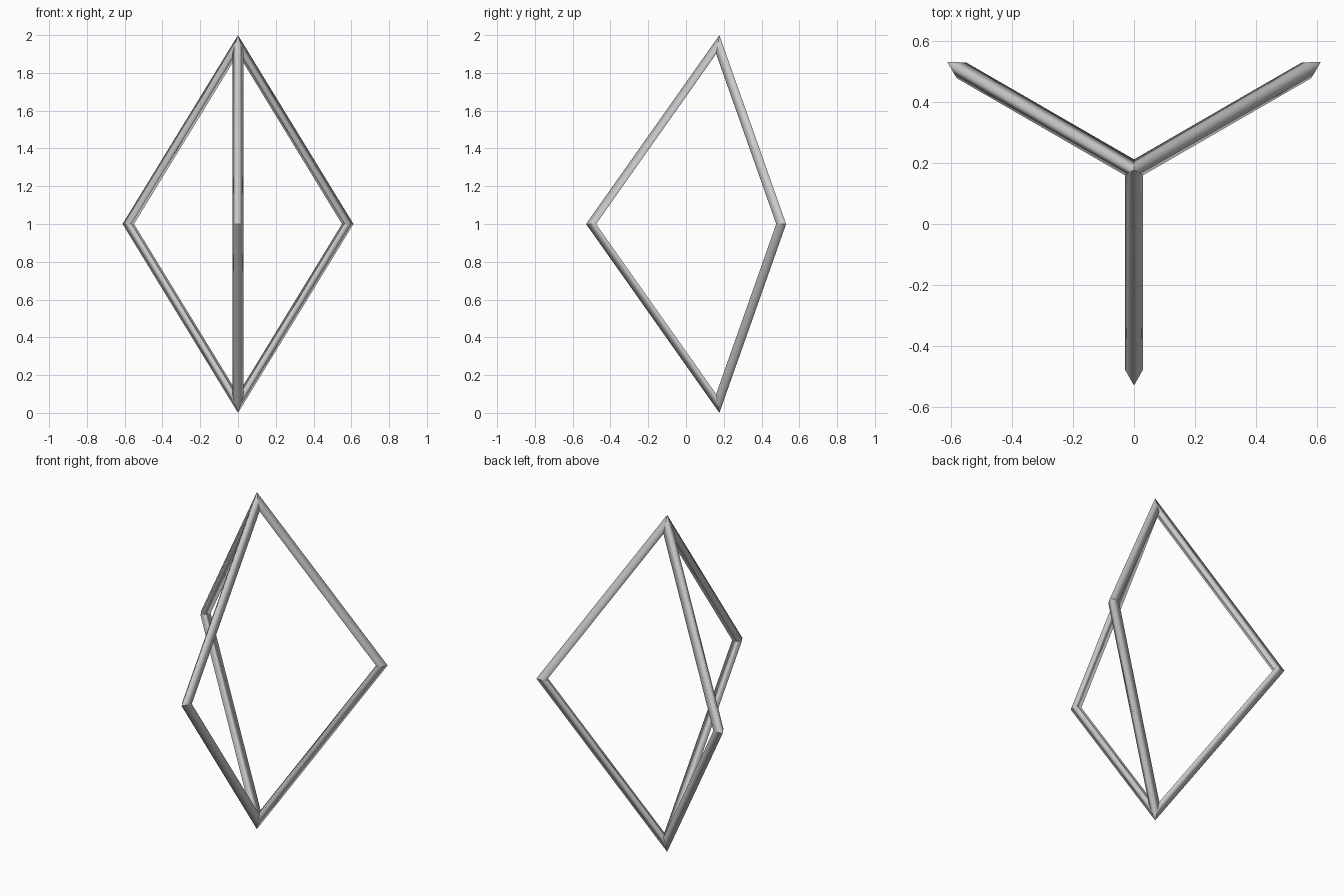
import bpy, bmesh, math
from mathutils import Vector

if "Cube" in bpy.data.objects:
    bpy.data.objects.remove(bpy.data.objects["Cube"])

AXIS_Y = 0.177           # hub line of the three ribs
R_OUT, R_IN = 0.706, 0.653   # outer ridge / inner flat radius at mid height
HALF_W = 0.03            # half width of the triangular bar
APEX_IN = R_IN / R_OUT   # inner apex height above the middle
R_VALLEY = HALF_W / math.tan(math.radians(60))  # where neighbouring bars meet

bm = bmesh.new()


def vert(angle, r, t, z):
    d = Vector((math.cos(angle), math.sin(angle), 0))
    s = Vector((-d.y, d.x, 0))
    return bm.verts.new(d * r + s * t + Vector((0, AXIS_Y, 1 + z)))


# three ribs, each with an upper and a lower triangular bar, mitred at the ends
for deg in (-90, 30, 150):
    a = math.radians(deg)
    for side in (1, -1):
        apex = vert(a, 0, 0, side)
        inner = vert(a, 0, 0, side * APEX_IN)
        zv = side * APEX_IN * (1 - R_VALLEY / R_IN)
        v1, v2 = (vert(a, R_VALLEY, s * HALF_W, zv) for s in (1, -1))
        tip = vert(a, R_OUT, 0, 0)
        d1, d2 = (vert(a, R_IN, s * HALF_W, 0) for s in (1, -1))
        bm.faces.new((apex, v1, d1, tip))
        bm.faces.new((apex, tip, d2, v2))
        bm.faces.new((inner, v2, d2, d1, v1))

bmesh.ops.remove_doubles(bm, verts=bm.verts, dist=0.0005)
bmesh.ops.recalc_face_normals(bm, faces=bm.faces)

# smooth around each bar, sharp across the mitres
for f in bm.faces:
    f.smooth = True
for e in bm.edges:
    e.smooth = e.calc_length() > 0.3

mesh = bpy.data.meshes.new("diamond_frame")
bm.to_mesh(mesh)
bm.free()
frame = bpy.data.objects.new("diamond_frame", mesh)
bpy.context.collection.objects.link(frame)
